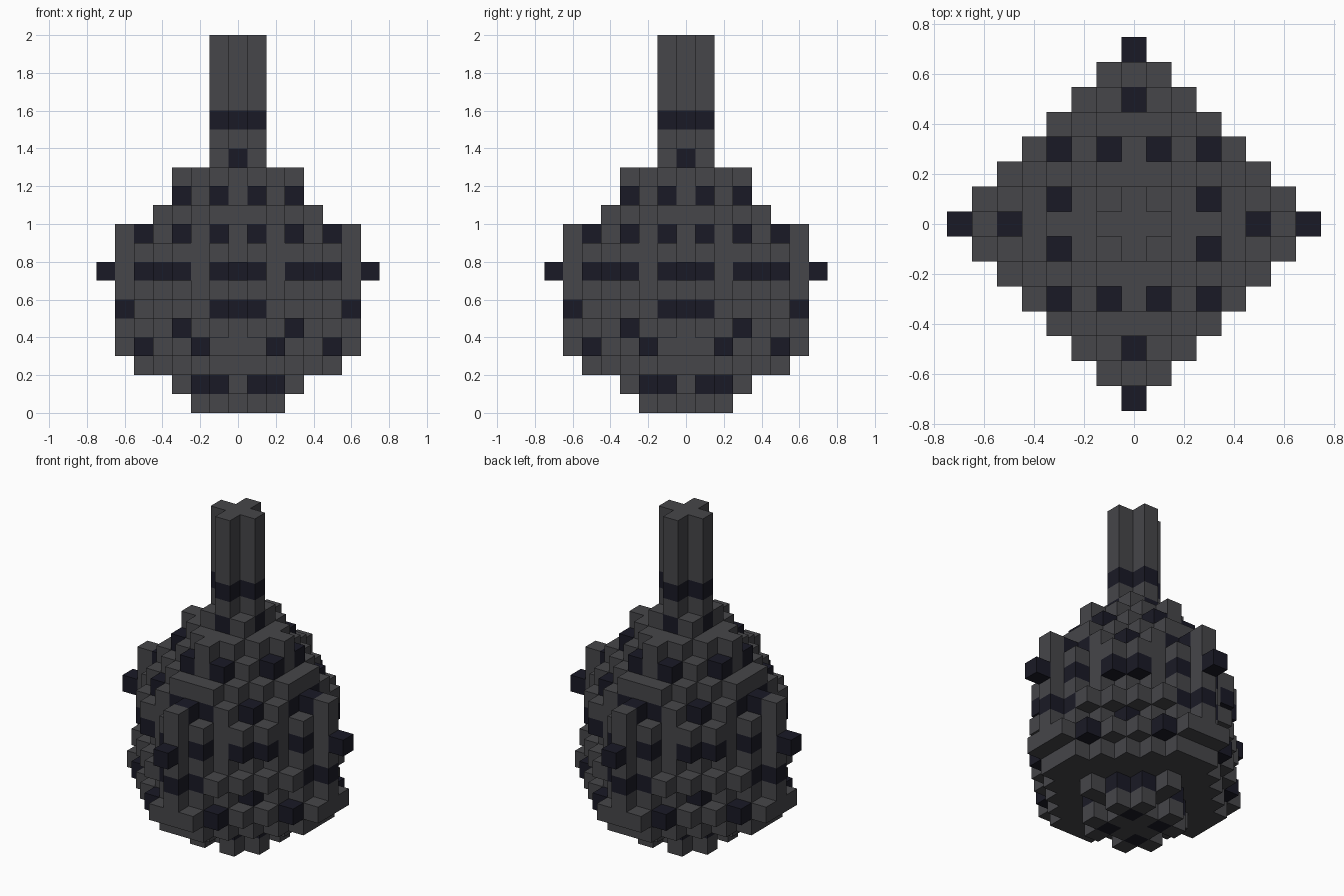
import bpy
import bmesh
from mathutils import Vector

cube = bpy.data.objects.get("Cube")
if cube:
    bpy.data.objects.remove(cube, do_unlink=True)

BLOCK = 0.1


def make_material(name, colour):
    mat = bpy.data.materials.new(name)
    mat.use_nodes = True
    mat.diffuse_color = colour
    bsdf = mat.node_tree.nodes["Principled BSDF"]
    bsdf.inputs["Base Color"].default_value = colour
    bsdf.inputs["Roughness"].default_value = 0.9
    return mat


MATERIALS = [make_material("charcoal grey", (0.061, 0.061, 0.067, 1)),
             make_material("midnight blue", (0.01, 0.01, 0.019, 1))]


def layer(z, diamond, reach, extra=(), dark=()):
    """One symmetric layer of blocks: a clipped diamond plus extra blocks.

    Extra and dark blocks are (larger, smaller) distances from the axis,
    repeated in all eight directions.
    """
    blocks = {}
    for x in range(-7, 8):
        for y in range(-7, 8):
            far, near = max(abs(x), abs(y)), min(abs(x), abs(y))
            inside = far + near <= diamond and far <= reach
            if inside or (far, near) in extra:
                blocks[x, y, z] = int((far, near) in dark)
    return blocks


def build(name, layers):
    """Join blocks into one skin, leaving out the hidden inner faces."""
    blocks = {}
    for item in layers:
        blocks.update(item)
    bm = bmesh.new()
    corners = {}

    def corner(point):
        key = tuple(round(c * 2) for c in point)
        if key not in corners:
            corners[key] = bm.verts.new(point * BLOCK)
        return corners[key]

    for cell, colour in blocks.items():
        centre = Vector(cell) + Vector((0, 0, 0.5))
        for axis in range(3):
            for sign in (-1, 1):
                n = Vector((0, 0, 0))
                n[axis] = sign
                if tuple(int(c) for c in Vector(cell) + n) in blocks:
                    continue
                u = Vector((0, 0, 0))
                u[(axis + 1) % 3] = 0.5
                v = n.cross(u)
                mid = centre + n / 2
                face = bm.faces.new([corner(mid + p) for p in
                                     (-u - v, u - v, u + v, v - u)])
                face.material_index = colour
    mesh = bpy.data.meshes.new(name)
    bm.to_mesh(mesh)
    bm.free()
    for mat in MATERIALS:
        mesh.materials.append(mat)
    obj = bpy.data.objects.new(name, mesh)
    bpy.context.collection.objects.link(obj)
    return obj


# Narrow foot with small corner studs
build("foot", [
    layer(0, 2, 1, extra=[(2, 1)], dark=[(1, 1)]),
    layer(1, 3, 3, dark=[(2, 1)]),
])

# Round studded body
build("body", [
    layer(2, 6, 5),
    layer(3, 7, 6, dark=[(5, 2)]),
    layer(4, 6, 6, dark=[(3, 3)]),
    layer(5, 7, 5, extra=[(6, 0)], dark=[(6, 0), (5, 1)]),
    layer(6, 6, 6),
    layer(7, 6, 6, extra=[(7, 0), (4, 3)], dark=[(7, 0), (4, 3), (5, 1)]),
    layer(8, 6, 6, extra=[(4, 3)]),
    layer(9, 5, 5, extra=[(6, 0), (4, 2), (3, 3)],
          dark=[(5, 0), (4, 1), (3, 3)]),
])

# Stepped shoulder
build("shoulder", [
    layer(10, 5, 4),
    layer(11, 4, 3, dark=[(3, 1)]),
    layer(12, 3, 3),
])

# Cross-shaped stem with a dark band
stem = [layer(13, 2, 1, dark=[(1, 0)])]
for z in range(14, 20):
    stem.append(layer(z, 1, 1, dark=[(1, 0), (0, 0)] if z == 15 else []))
build("stem", stem)
